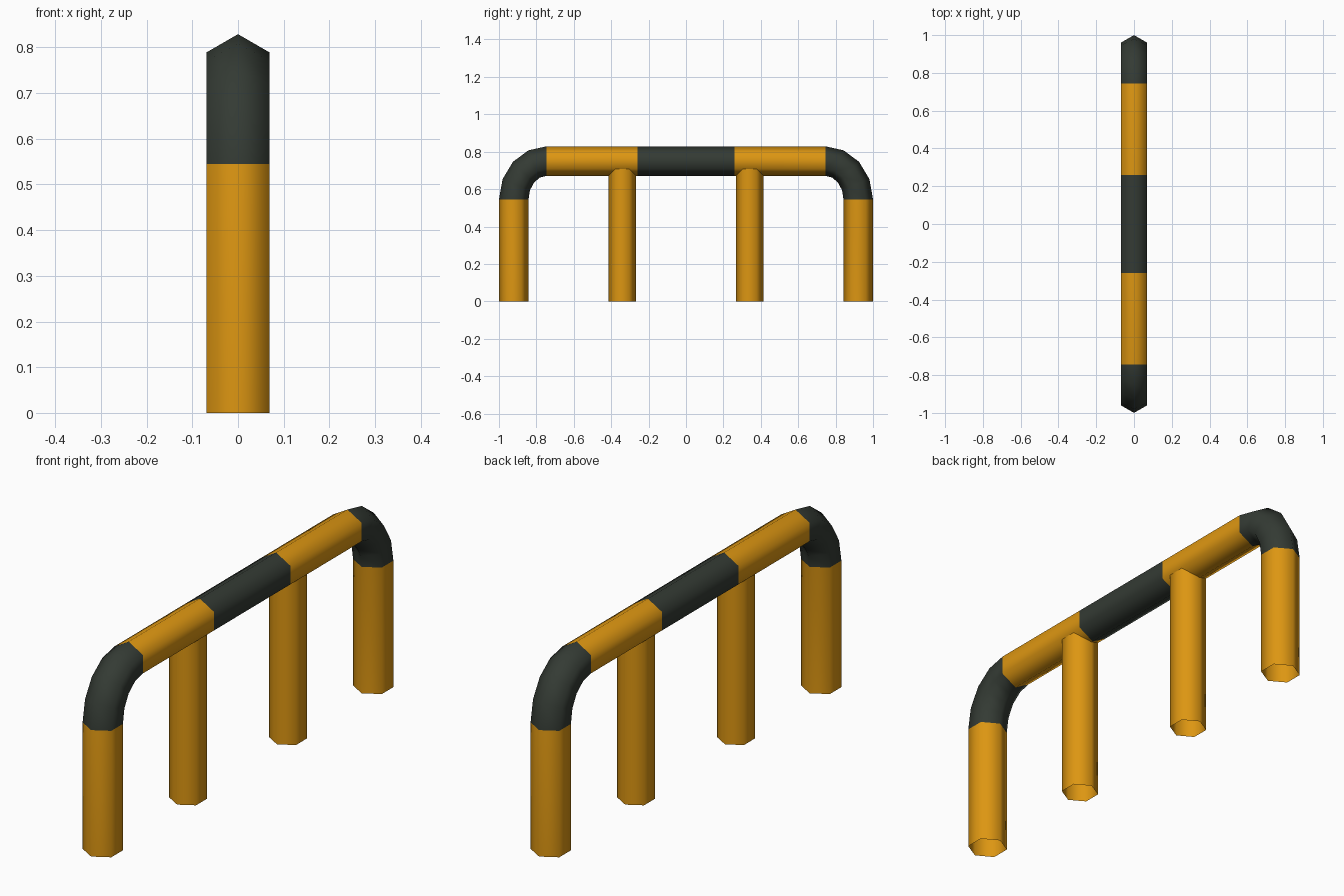
import bpy, bmesh, math
from mathutils import Vector

if "Cube" in bpy.data.objects:
    bpy.data.objects.remove(bpy.data.objects["Cube"])


def material(name, rgb):
    m = bpy.data.materials.new(name)
    m.diffuse_color = (*rgb, 1)
    m.use_nodes = True
    m.node_tree.nodes["Principled BSDF"].inputs["Base Color"].default_value = m.diffuse_color
    return m


ORANGE = material("safety orange", (0.72, 0.305, 0.006))
DARK = material("dark grey green", (0.034, 0.043, 0.034))


def hex_tube(name, stations, radius, colours):
    """Sweep an open six-sided tube through (y, z, normal angle) stations in the YZ plane."""
    bm = bmesh.new()
    rings = []
    for y, z, t in stations:
        n = Vector((0, math.cos(t), math.sin(t)))
        rings.append([bm.verts.new(Vector((0, y, z))
                      + radius * (math.cos(k * math.pi / 3) * n
                                  + math.sin(k * math.pi / 3) * Vector((1, 0, 0))))
                      for k in range(6)])
    for i, colour in enumerate(colours):
        a, b = rings[i], rings[i + 1]
        for k in range(6):
            j = (k + 1) % 6
            f = bm.faces.new((a[k], a[j], b[j], b[k]))
            f.material_index = colour
            f.smooth = True
    bmesh.ops.recalc_face_normals(bm, faces=bm.faces)
    me = bpy.data.meshes.new(name)
    bm.to_mesh(me)
    bm.free()
    me.materials.append(ORANGE)
    me.materials.append(DARK)
    ob = bpy.data.objects.new(name, me)
    bpy.context.collection.objects.link(ob)
    return ob


# Main hoop: leg, four-step bend, striped rail, bend, leg
R, LEG_Y, RAIL_Z = 0.079, 0.921, 0.75
BEND_Y, BEND_Z, STEPS = 0.745, 0.545, 4
half = [(LEG_Y, 0, 0)]
for i in range(STEPS + 1):
    t = math.pi / 2 * i / STEPS
    half.append((BEND_Y + (LEG_Y - BEND_Y) * math.cos(t),
                 BEND_Z + (RAIL_Z - BEND_Z) * math.sin(t), t))
half.append((0.26, RAIL_Z, math.pi / 2))
path = half + [(-y, z, math.pi - t) for y, z, t in reversed(half)]
side = [0] + [1] * STEPS + [0]
hex_tube("barrier_hoop", path, R, side + [1] + side[::-1])

# Inner posts, running up into the rail
for name, y in (("front_inner_post", -0.34), ("back_inner_post", 0.34)):
    hex_tube(name, [(y, 0, 0), (y, 0.74, 0)], 0.074, [0])
